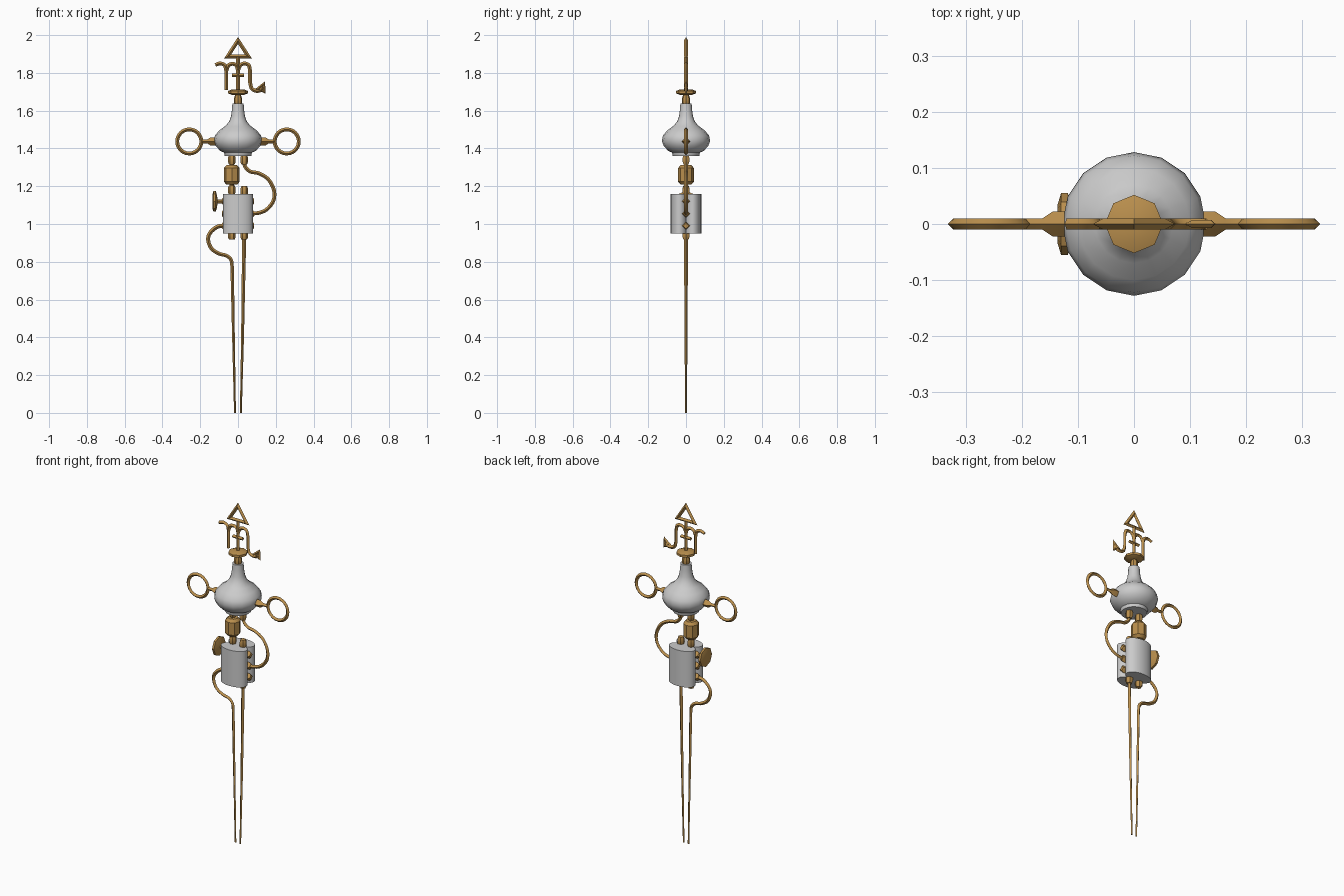
import bpy, bmesh, math
from mathutils import Vector, Matrix

if "Cube" in bpy.data.objects:
    bpy.data.objects.remove(bpy.data.objects["Cube"])


def material(name, rgb):
    m = bpy.data.materials.new(name)
    m.diffuse_color = (*rgb, 1)
    m.use_nodes = True
    m.node_tree.nodes["Principled BSDF"].inputs["Base Color"].default_value = m.diffuse_color
    return m


BRASS = material("brass", (0.49, 0.275, 0.075))
GREY = material("light grey glass", (0.60, 0.60, 0.60))


def finish(name, bm, mat, angle=35):
    bmesh.ops.recalc_face_normals(bm, faces=bm.faces)
    me = bpy.data.meshes.new(name)
    bm.to_mesh(me)
    bm.free()
    me.materials.append(mat)
    ob = bpy.data.objects.new(name, me)
    bpy.context.collection.objects.link(ob)
    bpy.ops.object.select_all(action='DESELECT')
    ob.select_set(True)
    bpy.context.view_layer.objects.active = ob
    bpy.ops.object.shade_smooth_by_angle(angle=math.radians(angle))
    return ob


def lathe(name, profile, sides, mat, origin=(0, 0, 0), axis='Z', scale=(1, 1), angle=35):
    """Turn (radius, height) pairs around an axis through origin."""
    bm = bmesh.new()
    rings = []
    for r, h in profile:
        rings.append([bm.verts.new((r * scale[0] * math.cos(a), r * scale[1] * math.sin(a), h))
                      for a in (2 * math.pi * i / sides for i in range(sides))])
    for a, b in zip(rings, rings[1:]):
        for i in range(sides):
            j = (i + 1) % sides
            bm.faces.new((a[i], a[j], b[j], b[i]))
    bm.faces.new(rings[0])
    bm.faces.new(rings[-1])
    rot = {'Z': 0, 'X': math.pi / 2, '-X': -math.pi / 2}[axis]
    bm.transform(Matrix.Translation(origin) @ Matrix.Rotation(rot, 4, 'Y'))
    return finish(name, bm, mat, angle)


def smooth(pts, n=5):
    """Catmull-Rom curve through the points."""
    p = [Vector(q) for q in pts]
    p = [2 * p[0] - p[1]] + p + [2 * p[-1] - p[-2]]
    out = []
    for a, b, c, d in zip(p, p[1:], p[2:], p[3:]):
        for k in range(n):
            t = k / n
            out.append(0.5 * (2 * b + (c - a) * t + (2 * a - 5 * b + 4 * c - d) * t * t
                              + (3 * b - a - 3 * c + d) * t ** 3))
    return out + [p[-2]]


def tube(name, pts, r0, r1=None, closed=False):
    """Diamond-section rod along an (x, z) path in the y = 0 plane."""
    r1 = r0 if r1 is None else r1
    p = [Vector(q) for q in pts]
    n = len(p)
    length = [0]
    for a, b in zip(p, p[1:]):
        length.append(length[-1] + (b - a).length)
    bm = bmesh.new()
    rings = []
    for i, q in enumerate(p):
        before = p[i] - p[i - 1] if (i or closed) else p[1] - p[0]
        after = p[(i + 1) % n] - p[i] if (i < n - 1 or closed) else before
        d1, d2 = before.normalized(), after.normalized()
        t = (d1 + d2).normalized()
        r = r0 + (r1 - r0) * length[i] / length[-1]
        side = Vector((-t.y, t.x)) * r / max(0.45, t.dot(d1))
        rings.append([bm.verts.new(v) for v in (
            (q.x + side.x, 0, q.y + side.y), (q.x, r, q.y),
            (q.x - side.x, 0, q.y - side.y), (q.x, -r, q.y))])
    for i in range(n if closed else n - 1):
        a, b = rings[i], rings[(i + 1) % n]
        for k in range(4):
            m = (k + 1) % 4
            bm.faces.new((a[k], a[m], b[m], b[k]))
    if not closed:
        bm.faces.new(rings[0])
        bm.faces.new(rings[-1])
    return finish(name, bm, BRASS, 40)


# Finial: triangle above a hooked ornament
tube("finial_triangle", [(-0.055, 1.887), (0, 1.972), (0.055, 1.887)], 0.010, closed=True)
tube("finial_stem", [(0, 1.885), (0, 1.70)], 0.010)
tube("finial_crossbar", [(-0.032, 1.787), (0.032, 1.787)], 0.010)
tube("finial_left_hook", smooth([(-0.12, 1.842), (-0.095, 1.85), (-0.07, 1.84), (-0.062, 1.81)], 4)
     + [(-0.062, 1.71)], 0.010)
tube("finial_left_arch", smooth([(-0.062, 1.81), (-0.05, 1.84), (-0.028, 1.848), (-0.008, 1.838), (0, 1.81)], 3), 0.010)
tube("finial_right_hook", smooth([(0, 1.81), (0.012, 1.84), (0.035, 1.85), (0.057, 1.84), (0.064, 1.81)], 3)
     + smooth([(0.064, 1.75), (0.072, 1.718), (0.095, 1.705), (0.12, 1.708), (0.129, 1.725)], 3), 0.010)
tube("finial_barb", [(0.104, 1.716), (0.137, 1.742), (0.138, 1.701)], 0.007, closed=True)

# Collar under the finial
lathe("finial_disc", [(0.03, 1.682), (0.052, 1.692), (0.052, 1.705), (0.03, 1.713)], 8, BRASS)
lathe("finial_bead", [(0.018, 1.63), (0.022, 1.645), (0.022, 1.662), (0.015, 1.685)], 8, BRASS)

# Glass flask
lathe("flask", [(0.07, 1.36), (0.074, 1.378), (0.095, 1.388), (0.117, 1.412), (0.128, 1.44),
                (0.122, 1.468), (0.10, 1.495), (0.07, 1.517), (0.048, 1.54), (0.037, 1.57),
                (0.032, 1.605), (0.030, 1.638)], 16, GREY, angle=50)

# Side rings with their sockets
for side, s, ax in (("right", 1, 'X'), ("left", -1, '-X')):
    tube(side + "_ring", [(s * 0.258 + 0.064 * math.cos(a), 1.437 + 0.064 * math.sin(a))
                          for a in (2 * math.pi * i / 24 for i in range(24))], 0.010, closed=True)
    lathe(side + "_ring_socket", [(0.022, 0.105), (0.022, 0.145), (0.010, 0.163), (0.010, 0.195)],
          4, BRASS, (0, 0, 1.437), ax)

# Fittings between flask, bead and chamber, and beneath the chamber
NUB = [(0.015, -0.025), (0.020, -0.012), (0.020, 0.012), (0.015, 0.025)]
for i, (x, z) in enumerate([(-0.033, 1.34), (0.033, 1.34), (-0.033, 1.18), (0.033, 1.175),
                            (-0.033, 0.942), (0.033, 0.942)]):
    lathe(f"fitting_{i + 1}", NUB, 6, BRASS, (x, 0, z))
tube("bead_rod", [(-0.033, 1.35), (-0.033, 1.16)], 0.011)
lathe("bead", [(0.028, 1.208), (0.042, 1.224), (0.042, 1.296), (0.028, 1.312)], 8, BRASS, (-0.033, 0, 0))

# Chamber made of two oval cylinders side by side
for part, y in (("front", -0.035), ("back", 0.035)):
    lathe(part + "_chamber", [(1, 0.95), (1, 1.16)], 24, GREY, (0, y, 0), scale=(0.079, 0.046))

# Side bolts on the chamber
for s, ax in ((1, 'X'), (-1, '-X')):
    for z in (1.12, 1.055, 0.99):
        lathe("chamber_bolt", [(0.021, 0.045), (0.021, 0.076), (0.014, 0.084)], 4, BRASS, (0, 0, z), ax)

# Valve wheel
lathe("valve_wheel", [(0.011, 0.07), (0.011, 0.108), (0.035, 0.112), (0.055, 0.118),
                      (0.055, 0.130), (0.035, 0.136)], 8, BRASS, (0, 0, 1.12), '-X')

# Curved pipes
tube("right_pipe", smooth([(0.033, 1.34), (0.037, 1.305), (0.065, 1.278), (0.11, 1.268), (0.16, 1.237),
                           (0.19, 1.18), (0.188, 1.125), (0.155, 1.08), (0.115, 1.06), (0.07, 1.055)], 4), 0.010)
tube("left_pipe_and_leg", smooth([(-0.07, 0.99), (-0.11, 0.985), (-0.148, 0.953), (-0.158, 0.915),
                                  (-0.14, 0.87), (-0.10, 0.843), (-0.06, 0.832), (-0.036, 0.808),
                                  (-0.031, 0.77)], 4) + [(-0.024, 0.4), (-0.016, 0)], 0.011, 0.005)
# Straight leg
tube("right_leg", [(0.033, 0.95), (0.024, 0.4), (0.015, 0)], 0.011, 0.005)
